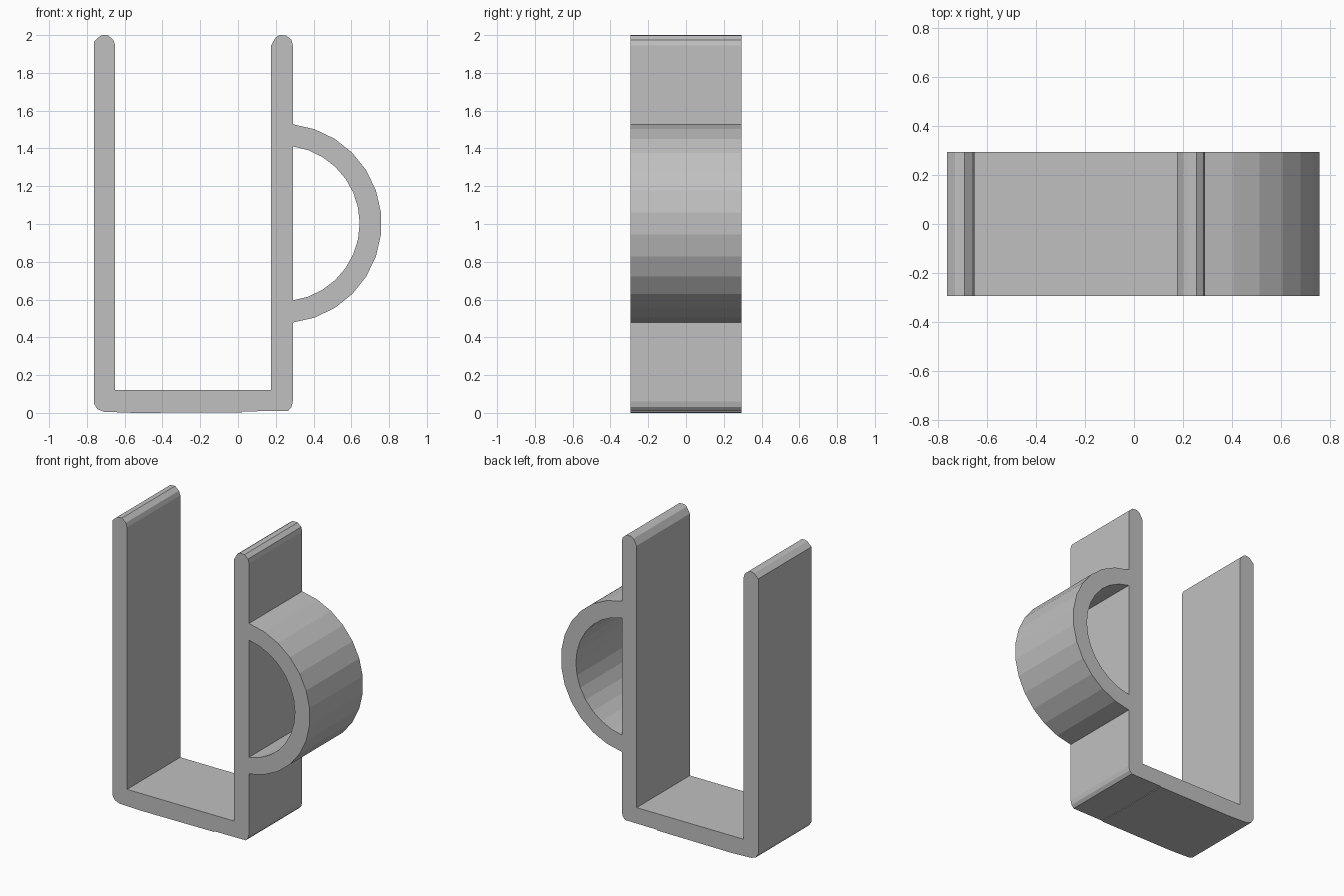
import bpy, bmesh, math

cube = bpy.data.objects.get("Cube")
if cube:
    bpy.data.objects.remove(cube, do_unlink=True)

HALF_DEPTH = 0.293

grey = bpy.data.materials.new("plain grey")
grey.use_nodes = True
colour = (0.53, 0.53, 0.53, 1)
grey.diffuse_color = colour
grey.node_tree.nodes["Principled BSDF"].inputs["Base Color"].default_value = colour


def extrude_profile(name, points):
    """Extrude an x-z outline through the full depth."""
    bm = bmesh.new()
    face = bm.faces.new([bm.verts.new((x, -HALF_DEPTH, z)) for x, z in points])
    new = bmesh.ops.extrude_face_region(bm, geom=[face])["geom"]
    moved = [v for v in new if isinstance(v, bmesh.types.BMVert)]
    bmesh.ops.translate(bm, verts=moved, vec=(0, 2 * HALF_DEPTH, 0))
    bmesh.ops.recalc_face_normals(bm, faces=bm.faces)
    mesh = bpy.data.meshes.new(name)
    bm.to_mesh(mesh)
    bm.free()
    mesh.materials.append(grey)
    obj = bpy.data.objects.new(name, mesh)
    bpy.context.collection.objects.link(obj)
    return obj


def arc(cx, cz, radius, end_angle, segments):
    """Points from +end_angle down to -end_angle."""
    return [(cx + radius * math.cos(a), cz + radius * math.sin(a))
            for a in (end_angle * (1 - 2 * i / segments) for i in range(segments + 1))]


# U-shaped bracket with softened leg tops and lower corners
left_top = [(-0.763, 1.965), (-0.73, 1.995), (-0.715, 2.0), (-0.69, 2.0),
            (-0.66, 1.975), (-0.65, 1.945)]
right_top = [(0.175, 1.945), (0.2, 1.988), (0.22, 2.0), (0.255, 1.998),
             (0.283, 1.975), (0.29, 1.945)]
base_right = [(0.29, 0.06), (0.283, 0.03), (0.265, 0.01), (0.02, 0.008), (0.02, 0.003)]
base_left = [(-0.55, 0.0), (-0.71, 0.006), (-0.745, 0.02), (-0.763, 0.05)]
extrude_profile("u_bracket", left_top + [(-0.65, 0.12), (0.175, 0.12)]
                + right_top + base_right + base_left)

# Half-ring loop on the outside of the left leg
LEG_FACE, CENTRE_X, CENTRE_Z = 0.29, 0.232, 1.003
OUTER, INNER = 0.528, 0.412
outer = arc(CENTRE_X, CENTRE_Z, OUTER, math.acos((LEG_FACE - CENTRE_X) / OUTER), 13)
inner = arc(CENTRE_X, CENTRE_Z, INNER, math.acos((LEG_FACE - CENTRE_X) / INNER), 14)
extrude_profile("side_loop", outer + inner[::-1])
